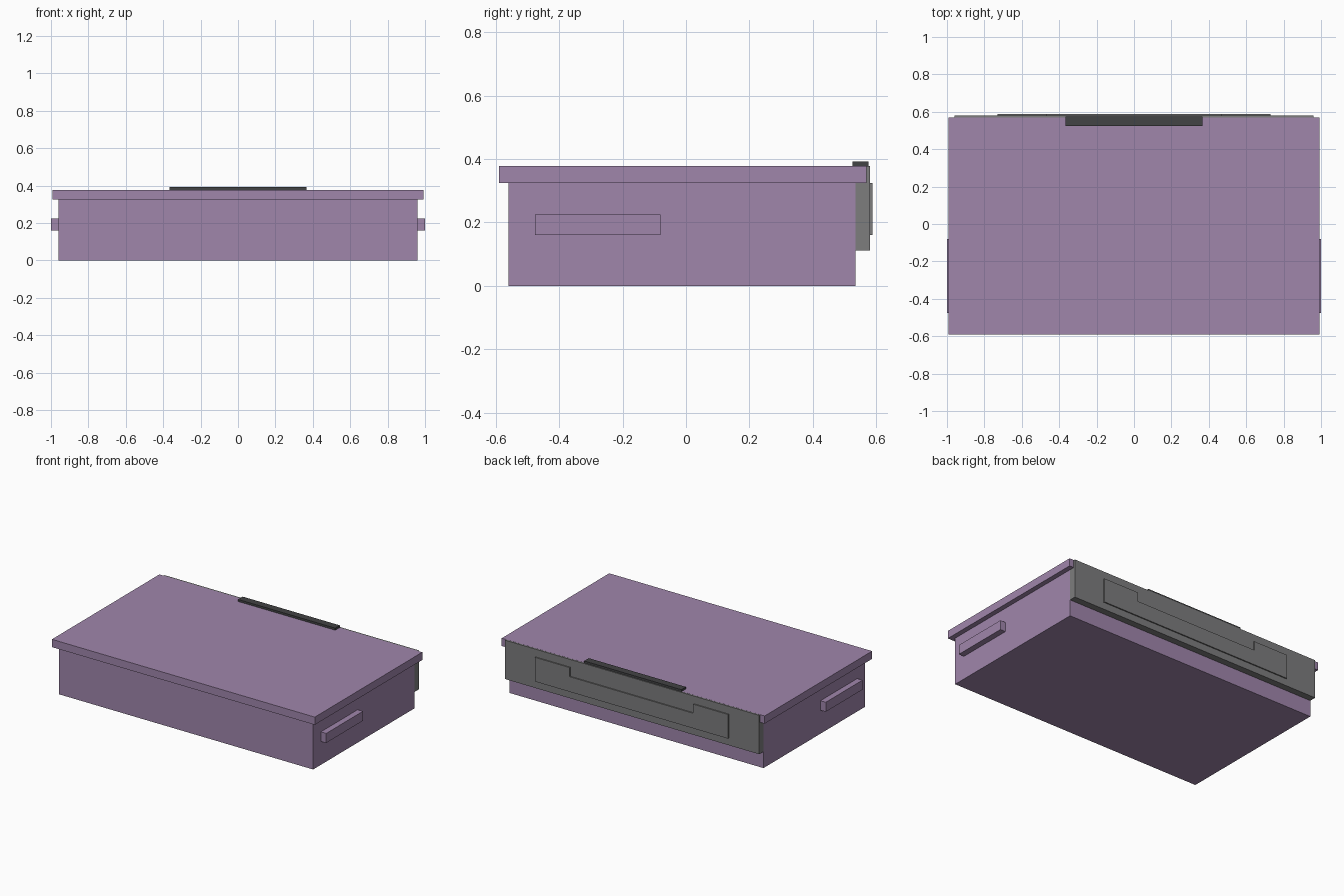
import bpy
import bmesh

cube = bpy.data.objects.get("Cube")
if cube:
    bpy.data.objects.remove(cube, do_unlink=True)


def material(name, colour):
    mat = bpy.data.materials.new(name)
    mat.use_nodes = True
    mat.diffuse_color = (*colour, 1)
    mat.node_tree.nodes["Principled BSDF"].inputs["Base Color"].default_value = (*colour, 1)
    return mat


purple = material("soft_purple", (0.35, 0.238, 0.41))
grey = material("mid_grey", (0.205, 0.205, 0.208))
charcoal = material("charcoal", (0.055, 0.056, 0.058))


def link(name, bm, mat):
    bmesh.ops.recalc_face_normals(bm, faces=bm.faces)
    mesh = bpy.data.meshes.new(name)
    bm.to_mesh(mesh)
    bm.free()
    mesh.materials.append(mat)
    obj = bpy.data.objects.new(name, mesh)
    bpy.context.collection.objects.link(obj)
    return obj


def box(name, mat, xs, ys, zs):
    """Box spanning the given (low, high) ranges."""
    bm = bmesh.new()
    bmesh.ops.create_cube(bm, size=1)
    for v in bm.verts:
        v.co = [r[0] if c < 0 else r[1] for c, r in zip(v.co, (xs, ys, zs))]
    return link(name, bm, mat)


# Case and overhanging lid
box("case_body", purple, (-0.96, 0.96), (-0.56, 0.535), (0, 0.325))
box("lid", purple, (-0.993, 0.993), (-0.59, 0.57), (0.325, 0.378))

# Side grips
for side, name in ((1, "left_grip"), (-1, "right_grip")):
    box(name, purple, sorted((0.955 * side, side)), (-0.477, -0.08), (0.16, 0.225))

# Rear panel and the dark strip on top
box("rear_panel", grey, (-0.96, 0.96), (0.535, 0.581), (0.112, 0.3775))
box("top_strip", charcoal, (-0.367, 0.367), (0.525, 0.575), (0.377, 0.392))

# Thin raised plate on the rear, notched along the middle of its top edge
half = [(0.73, 0.16), (0.73, 0.325), (0.467, 0.325), (0.467, 0.263)]
outline = half + [(-x, z) for x, z in reversed(half)]
bm = bmesh.new()
face = bm.faces.new([bm.verts.new((x, 0.58, z)) for x, z in outline])
extruded = bmesh.ops.extrude_face_region(bm, geom=[face])
moved = [g for g in extruded["geom"] if isinstance(g, bmesh.types.BMVert)]
bmesh.ops.translate(bm, verts=moved, vec=(0, 0.009, 0))
link("rear_plate", bm, grey)
